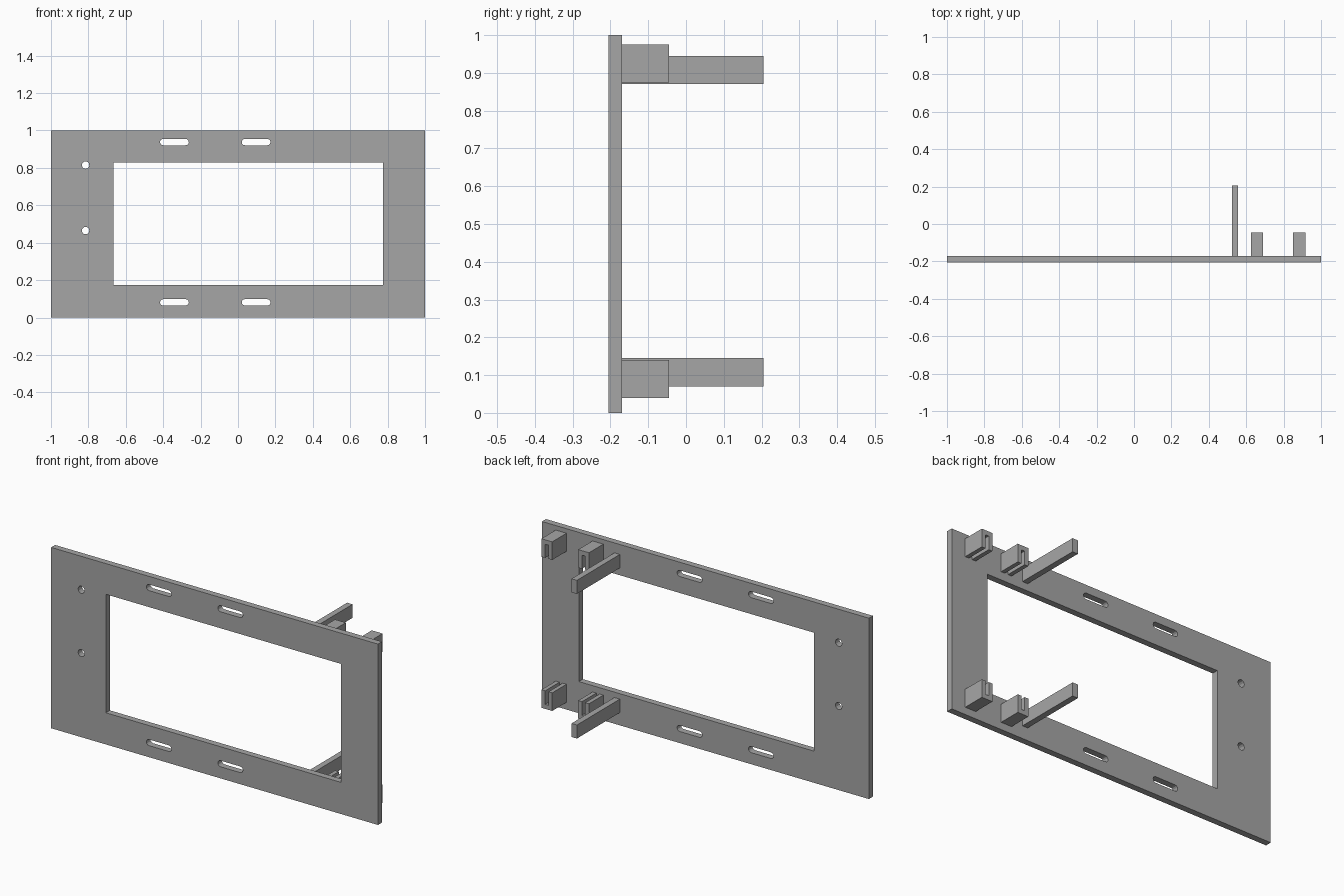
import bpy
import bmesh
from math import pi, cos, sin

default = bpy.data.objects.get("Cube")
if default:
    bpy.data.objects.remove(default)

# Single plain grey material
grey = bpy.data.materials.new("grey plastic")
grey.use_nodes = True
COLOUR = (0.38, 0.38, 0.38, 1)
grey.diffuse_color = COLOUR
grey.node_tree.nodes["Principled BSDF"].inputs["Base Color"].default_value = COLOUR

FRONT, BACK = -0.205, -0.17  # plate faces along y


def rect(x0, x1, z0, z1):
    return [(x0, z0), (x1, z0), (x1, z1), (x0, z1)]


def slot(x, z, half_length, radius, steps=6):
    """Rounded slot outline; half_length 0 gives a round hole."""
    points = []
    for side in (1, -1):
        for i in range(steps + 1):
            a = -pi / 2 + pi * i / steps
            points.append((x + side * (half_length + radius * cos(a)), z + side * radius * sin(a)))
    return points


def extrude_outline(name, loops, y0, y1):
    """Fill an x-z outline (later loops are holes) and extrude it from y0 to y1."""
    curve = bpy.data.curves.new(name, "CURVE")
    curve.dimensions = "2D"
    curve.fill_mode = "BOTH"
    curve.extrude = (y1 - y0) / 2
    for loop in loops:
        spline = curve.splines.new("POLY")
        spline.points.add(len(loop) - 1)
        for point, (x, z) in zip(spline.points, loop):
            point.co = (x, z, 0, 1)
        spline.use_cyclic_u = True
    helper = bpy.data.objects.new(name + "_outline", curve)
    bpy.context.collection.objects.link(helper)
    bpy.context.view_layer.update()
    evaluated = helper.evaluated_get(bpy.context.evaluated_depsgraph_get())
    mesh = bpy.data.meshes.new_from_object(evaluated)
    bpy.data.objects.remove(helper)

    bm = bmesh.new()
    bm.from_mesh(mesh)
    bmesh.ops.remove_doubles(bm, verts=bm.verts, dist=0.0001)
    bmesh.ops.recalc_face_normals(bm, faces=bm.faces)
    for face in bm.faces:
        face.smooth = False
    bm.to_mesh(mesh)
    bm.free()

    mesh.name = name
    mesh.materials.clear()
    mesh.materials.append(grey)
    obj = bpy.data.objects.new(name, mesh)
    obj.rotation_euler.x = pi / 2
    obj.location.y = (y0 + y1) / 2
    bpy.context.collection.objects.link(obj)
    return obj


# Face plate with window, four slots and two screw holes
holes = [rect(-0.665, 0.775, 0.175, 0.83)]
holes += [slot(x, z, 0.06, 0.017) for x in (-0.34, 0.097) for z in (0.081, 0.938)]
holes += [slot(-0.815, z, 0, 0.02) for z in (0.465, 0.815)]
extrude_outline("face_plate", [rect(-1, 1, 0, 1)] + holes, FRONT, BACK)


# Grooved clips, their grooves opening towards the middle of the plate
def clip_outline(x, z_outer, direction):
    half, gap, height, depth = 0.033, 0.01, 0.1, 0.075
    floor = height - depth
    profile = [(-half, 0), (half, 0), (half, height), (gap, height),
               (gap, floor), (-gap, floor), (-gap, height), (-half, height)]
    return [(x + u, z_outer + direction * v) for u, v in profile]


for side, x in (("inner", 0.658), ("outer", 0.883)):
    for level, z, direction in (("lower", 0.04, 1), ("upper", 0.975, -1)):
        extrude_outline(f"{level}_{side}_clip", [clip_outline(x, z, direction)], BACK, -0.045)

# Long rear support arms
for level, z in (("lower", 0.07), ("upper", 0.87)):
    extrude_outline(f"{level}_support_arm", [rect(0.524, 0.557, z, z + 0.075)], BACK, 0.205)
